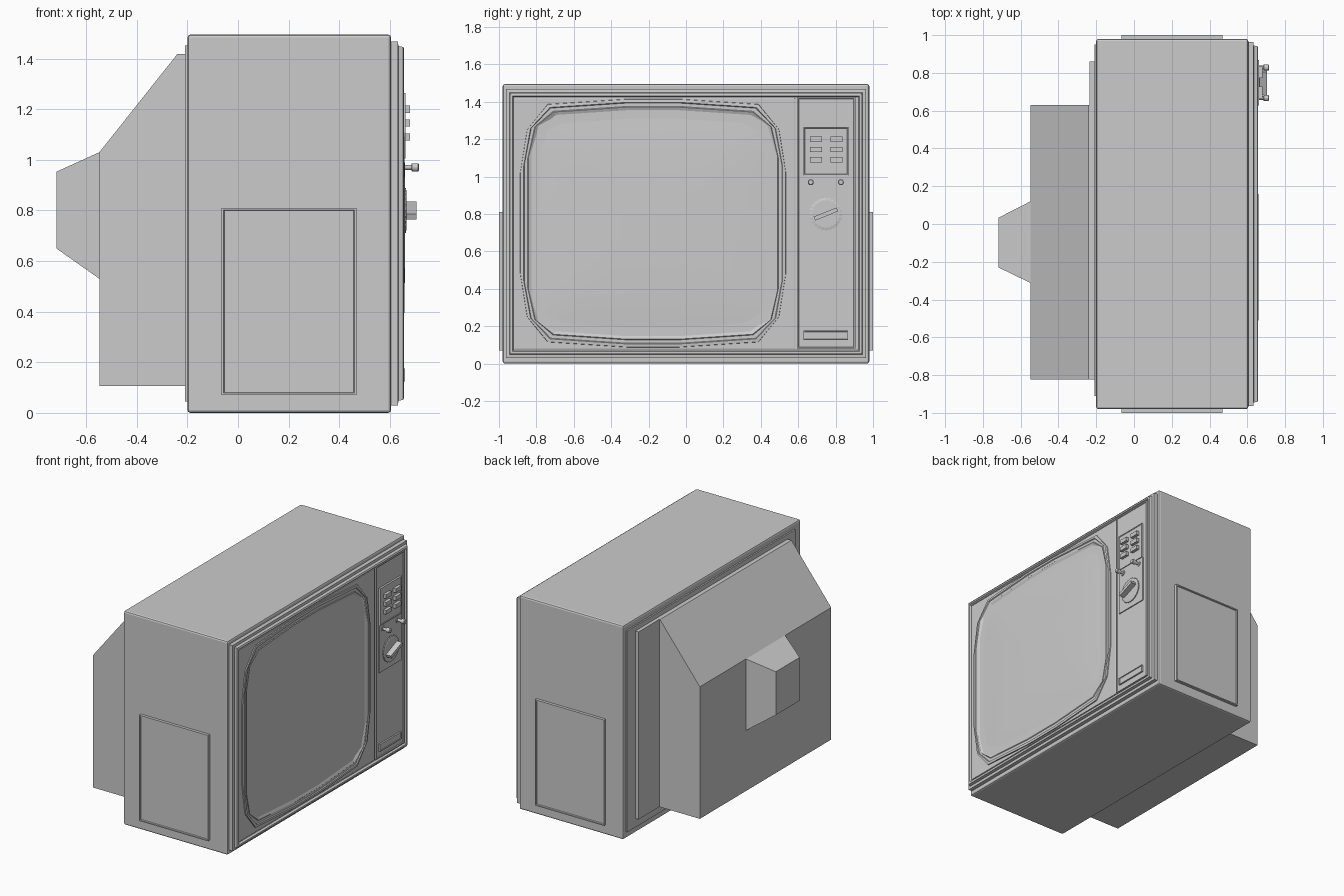
import bpy, bmesh, math
from mathutils import Matrix

if "Cube" in bpy.data.objects:
    bpy.data.objects.remove(bpy.data.objects["Cube"])


def finish(name, bm, smooth=False):
    bmesh.ops.recalc_face_normals(bm, faces=bm.faces)
    me = bpy.data.meshes.new(name)
    bm.to_mesh(me)
    bm.free()
    ob = bpy.data.objects.new(name, me)
    bpy.context.collection.objects.link(ob)
    if smooth:
        for p in me.polygons:
            p.use_smooth = True
    return ob


def loft(name, rings, smooth=False, cap_start=True, cap_end=True):
    """Bridge a sequence of equal-length point rings."""
    bm = bmesh.new()
    vs = [[bm.verts.new(p) for p in r] for r in rings]
    n = len(vs[0])
    for a, b in zip(vs, vs[1:]):
        for i in range(n):
            j = (i + 1) % n
            bm.faces.new((a[i], a[j], b[j], b[i]))
    if cap_start:
        bm.faces.new(vs[0][::-1])
    if cap_end:
        bm.faces.new(vs[-1])
    return finish(name, bm, smooth)


def rect(x, y0, y1, z0, z1):
    return [(x, y0, z0), (x, y1, z0), (x, y1, z1), (x, y0, z1)]


def box(name, x0, x1, y0, y1, z0, z1, bevel=0):
    ob = loft(name, [rect(x0, y0, y1, z0, z1), rect(x1, y0, y1, z0, z1)])
    if bevel:
        m = ob.modifiers.new("bevel", 'BEVEL')
        m.width, m.segments = bevel, 2
    return ob


def disc(name, y, z, profile, n=16, tooth=0):
    """Turned part along x; profile is (x, radius) pairs."""
    return loft(name, [[(x, y + (r - tooth * (i % 2)) * math.cos(2 * math.pi * i / n),
                         z + (r - tooth * (i % 2)) * math.sin(2 * math.pi * i / n))
                        for i in range(n)] for x, r in profile])


# Cabinet
box("cabinet", -0.2, 0.605, -0.98, 0.98, 0, 1.495, 0.012)

# Stepped front frame with recessed face
steps = [(0.60, 0), (0.632, 0), (0.634, 0.018), (0.653, 0.022),
         (0.656, 0.028), (0.656, 0.036), (0.642, 0.042)]
loft("front_frame", [rect(x, -0.963 + d, 0.963 - d, 0.03 + d, 1.468 - d) for x, d in steps])
box("screen_surround", 0.63, 0.648, -0.915, 0.583, 0.08, 1.42, 0.003)

# Screen bezel: cut-corner outline stepping inwards
OUTER = [(0.14, 0.665), (0.565, 0.637), (0.675, 0.50), (0.712, 0.265)]
INNER = [(0.14, 0.597), (0.515, 0.572), (0.605, 0.525), (0.643, 0.40)]


def outline(x, t, s=1):
    q = [((a + (c - a) * t) * s, (b + (d - b) * t) * s)
         for (a, b), (c, d) in zip(OUTER, INNER)]
    pts = q + [(y, -z) for y, z in q[::-1]] + [(-y, -z) for y, z in q] + [(-y, z) for y, z in q[::-1]]
    return [(x, y - 0.176, z + 0.751) for y, z in pts]


loft("screen_bezel", [outline(x, t) for x, t in
     [(0.64, 0), (0.655, 0.04), (0.657, 0.28), (0.651, 0.34), (0.651, 0.6), (0.655, 0.66), (0.645, 1)]],
     cap_start=False, cap_end=False)
loft("screen_glass", [outline(x, 1, s) for x, s in
     [(0.645, 1), (0.652, 0.85), (0.657, 0.6), (0.660, 0.3)]], smooth=True, cap_start=False)

# Control panel with raised rim
loft("control_panel", [rect(x, 0.594 + d, 0.906 - d, 0.08 + d, 1.425 - d) for x, d in
     [(0.63, 0), (0.654, 0), (0.654, 0.007), (0.649, 0.010)]])
loft("button_plate", [rect(x, 0.628 + d, 0.869 - d, 1.005 + d, 1.265 - d) for x, d in
     [(0.64, 0), (0.662, 0), (0.662, 0.006), (0.659, 0.008)]])
box("dial_plate", 0.64, 0.656, 0.626, 0.87, 0.675, 1.005)
for i, y in enumerate((0.696, 0.805)):
    for j, z in enumerate((1.2, 1.145, 1.09)):
        box(f"button_{i}_{j}", 0.65, 0.68, y - 0.032, y + 0.032, z - 0.014, z + 0.014)
for i, y in enumerate((0.667, 0.828)):
    disc(f"small_knob_{i}", y, 0.97, [(0.64, 0.02), (0.66, 0.02), (0.66, 0.01),
                                      (0.685, 0.01), (0.687, 0.016), (0.712, 0.016), (0.715, 0.012)], 12)

# Channel dial with turned grip
disc("dial", 0.748, 0.80, [(0.64, 0.089), (0.663, 0.089), (0.666, 0.075)], 48, 0.004)
grip = box("dial_grip", 0.655, 0.705, -0.066, 0.066, -0.011, 0.011)
grip.data.transform(Matrix.Translation((0, 0.748, 0.80)) @ Matrix.Rotation(math.radians(22), 4, 'X'))
loft("name_plate", [rect(x, 0.628 + d, 0.866 - d, 0.125 + d, 0.176 - d) for x, d in
     [(0.64, 0), (0.660, 0), (0.660, 0.005), (0.656, 0.006)]])

# Side speaker panels, framed, mirrored left and right
for s, side in ((-1, "left"), (1, "right")):
    loft(f"speaker_panel_{side}",
         [[(x, s * y, z) for x, z in ((-0.065 + d, 0.07 + d), (0.468 - d, 0.07 + d),
                                     (0.468 - d, 0.81 - d), (-0.065 + d, 0.81 - d))]
          for y, d in [(0.97, 0), (1.0, 0), (1.0, 0.008), (0.993, 0.011)]])

# Back plates
box("back_plate", -0.21, -0.19, -0.91, 0.95, 0.045, 1.452)
box("back_cover", -0.235, -0.2, -0.822, 0.86, 0.107, 1.418)

# Rear housing with sloped top
side = [(-0.23, 0.107), (-0.548, 0.107), (-0.548, 1.03), (-0.24, 1.418), (-0.23, 1.418)]
loft("rear_housing", [[(x, y, z) for x, z in side] for y in (-0.822, 0.63)])

# Tapered tube cap
loft("tube_cap", [rect(-0.54, -0.315, 0.122, 0.523, 1.035), rect(-0.548, -0.312, 0.12, 0.53, 1.03),
                  rect(-0.718, -0.23, 0.033, 0.65, 0.953)])
